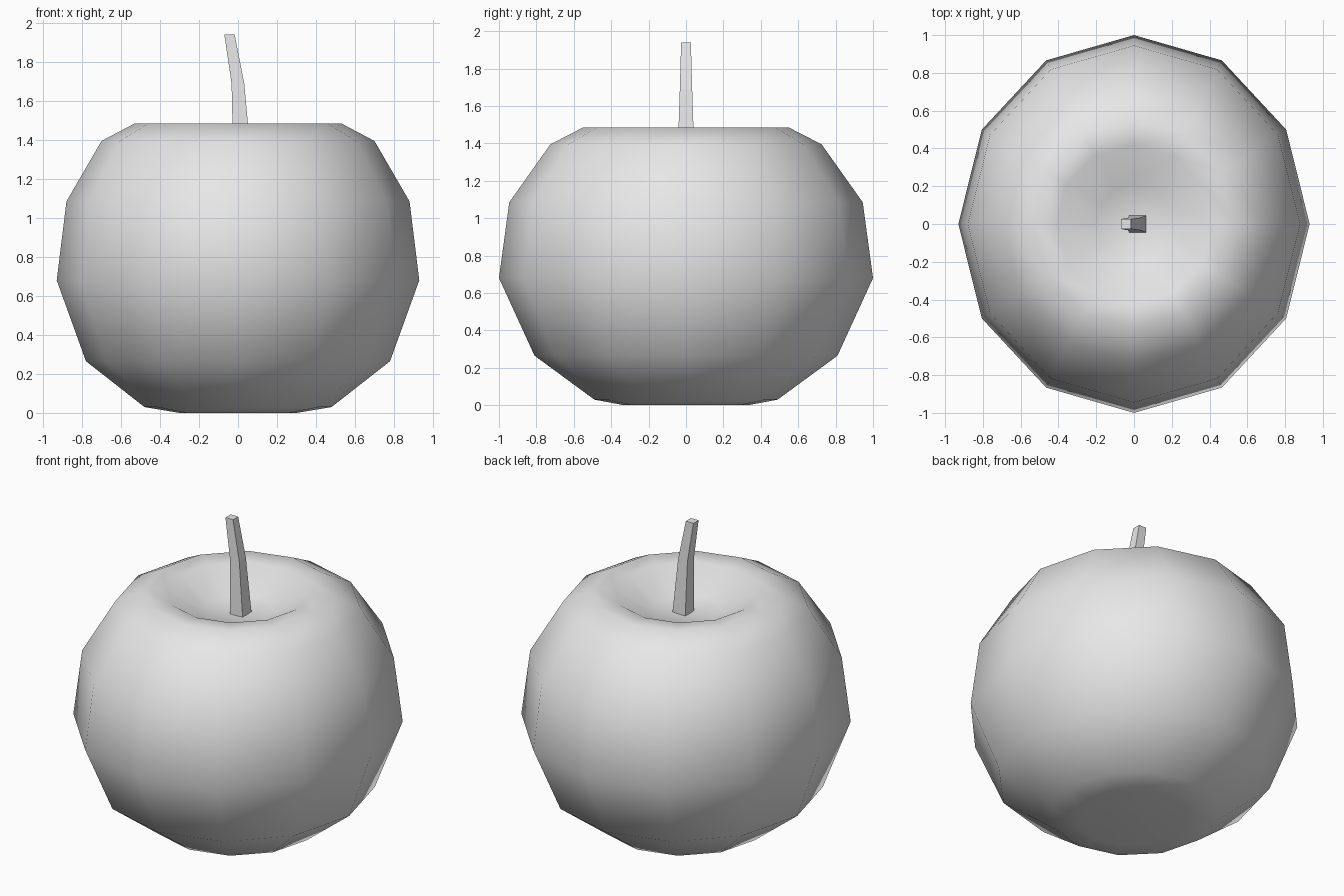
import bpy, bmesh, math

cube = bpy.data.objects.get("Cube")
if cube:
    bpy.data.objects.remove(cube, do_unlink=True)

grey = bpy.data.materials.new("light_grey")
grey.use_nodes = True
colour = (0.8, 0.8, 0.8, 1)
grey.diffuse_color = colour
grey.node_tree.nodes["Principled BSDF"].inputs["Base Color"].default_value = colour


def bridge(bm, a, b):
    n = len(a)
    for i in range(n):
        j = (i + 1) % n
        bm.faces.new((a[i], a[j], b[j], b[i]))


def finish(name, bm, smooth):
    bmesh.ops.recalc_face_normals(bm, faces=bm.faces)
    for f in bm.faces:
        f.smooth = smooth
    mesh = bpy.data.meshes.new(name)
    bm.to_mesh(mesh)
    bm.free()
    mesh.materials.append(grey)
    obj = bpy.data.objects.new(name, mesh)
    bpy.context.collection.objects.link(obj)
    return obj


# Fruit body: twelve-sided oval rings (x radius, y radius, height), bottom to top hollow
SIDES = 12
rings = [(0.30, 0.33, 0.0), (0.48, 0.49, 0.03), (0.78, 0.81, 0.265),
         (0.93, 1.0, 0.68), (0.88, 0.945, 1.085), (0.70, 0.725, 1.395),
         (0.53, 0.55, 1.485), (0.41, 0.42, 1.475), (0.2, 0.21, 1.36)]
bm = bmesh.new()
loops = []
for rx, ry, z in rings:
    angles = [math.tau * i / SIDES for i in range(SIDES)]
    loops.append([bm.verts.new((rx * math.cos(a), ry * math.sin(a), z)) for a in angles])
for lower, upper in zip(loops, loops[1:]):
    bridge(bm, lower, upper)
# Close both poles with fans
for loop, z in ((loops[0], 0.02), (loops[-1], 1.345)):
    pole = bm.verts.new((0, 0, z))
    for i in range(SIDES):
        bm.faces.new((loop[i], loop[(i + 1) % SIDES], pole))
finish("fruit_body", bm, True)

# Stem: square sections (left x, right x, half depth, height), bent to one side
sections = [(-0.025, 0.065, 0.045, 1.33), (-0.033, 0.032, 0.033, 1.69),
            (-0.07, -0.017, 0.026, 1.94)]
bm = bmesh.new()
loops = []
for x0, x1, d, z in sections:
    corners = ((x0, -d), (x1, -d), (x1, d), (x0, d))
    loops.append([bm.verts.new((x, y, z)) for x, y in corners])
for lower, upper in zip(loops, loops[1:]):
    bridge(bm, lower, upper)
bm.faces.new(loops[0])
bm.faces.new(loops[-1])
finish("stem", bm, False)
